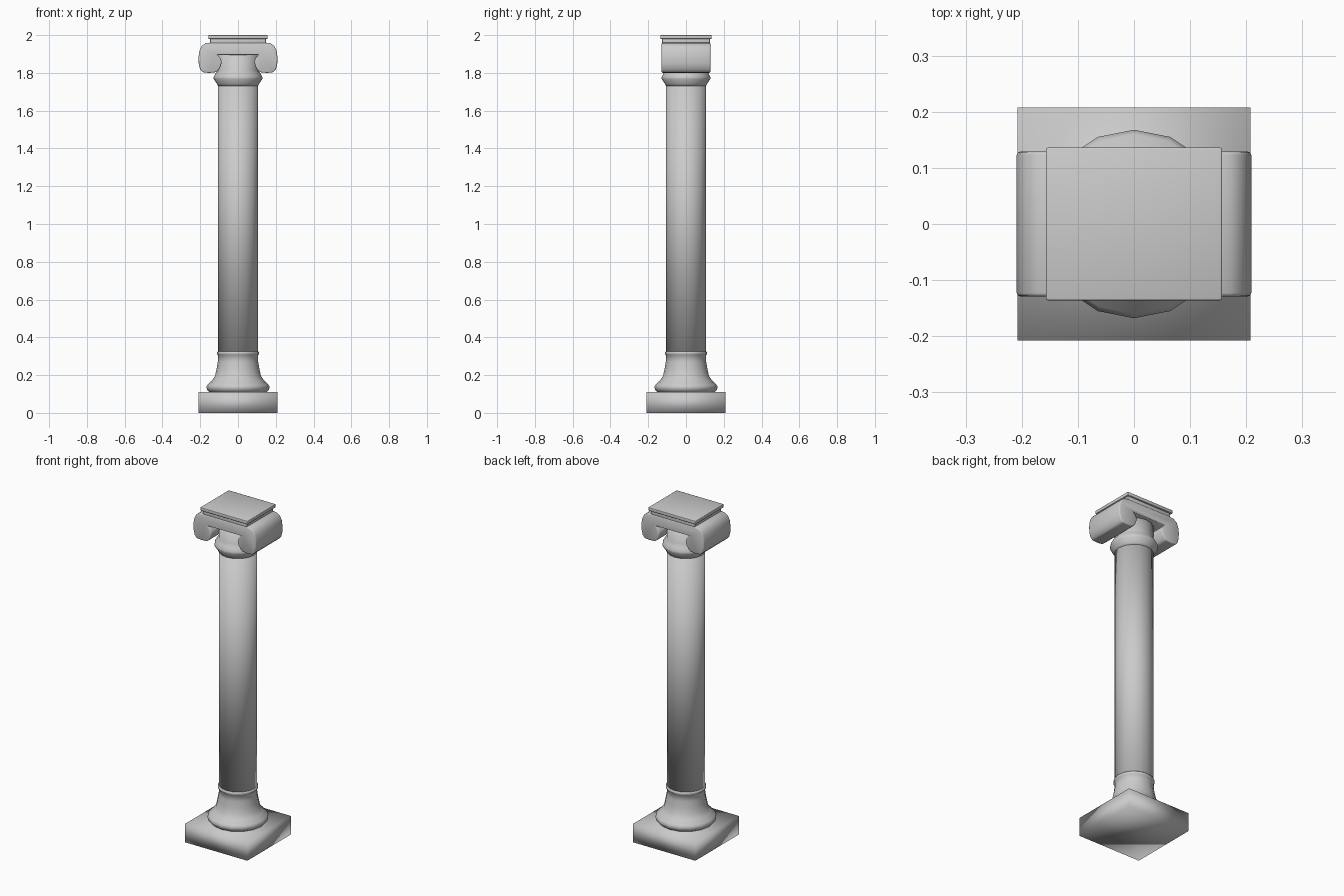
import bpy
import bmesh
from math import pi, sin, cos

cube = bpy.data.objects.get("Cube")
if cube:
    bpy.data.objects.remove(cube, do_unlink=True)

stone = bpy.data.materials.new("grey_stone")
stone.use_nodes = True
GREY = (0.6, 0.6, 0.6, 1)
stone.diffuse_color = GREY
stone.node_tree.nodes["Principled BSDF"].inputs["Base Color"].default_value = GREY


def finish(name, bm, bevel=0):
    """Turn a bmesh into a smooth stone object."""
    bmesh.ops.recalc_face_normals(bm, faces=bm.faces)
    for f in bm.faces:
        f.smooth = True
    mesh = bpy.data.meshes.new(name)
    bm.to_mesh(mesh)
    bm.free()
    mesh.materials.append(stone)
    obj = bpy.data.objects.new(name, mesh)
    bpy.context.collection.objects.link(obj)
    if bevel:
        mod = obj.modifiers.new("soft_edges", 'BEVEL')
        mod.width = bevel
        mod.segments = 2
        mod.limit_method = 'ANGLE'
    return obj


def block(name, hx, hy, z0, z1, bevel=0):
    bm = bmesh.new()
    bmesh.ops.create_cube(bm, size=1)
    for v in bm.verts:
        v.co = (v.co.x * 2 * hx, v.co.y * 2 * hy, z0 if v.co.z < 0 else z1)
    return finish(name, bm, bevel)


def turned(name, profile, sides=16):
    """Stack rings of (radius, height) into a capped round part."""
    bm = bmesh.new()
    rings = [[bm.verts.new((r * cos(2 * pi * i / sides), r * sin(2 * pi * i / sides), z))
              for i in range(sides)] for r, z in profile]
    for low, high in zip(rings, rings[1:]):
        for i in range(sides):
            j = (i + 1) % sides
            bm.faces.new((low[i], low[j], high[j], high[i]))
    bm.faces.new(rings[0])
    bm.faces.new(rings[-1])
    return finish(name, bm)


# Square plinth
block("plinth", 0.208, 0.208, 0, 0.11)

# Flared base with a collar
turned("base", [(0.15, 0.108), (0.163, 0.122), (0.168, 0.138), (0.16, 0.15), (0.137, 0.173),
                (0.122, 0.195), (0.114, 0.23), (0.107, 0.27), (0.105, 0.305),
                (0.111, 0.31), (0.111, 0.322), (0.105, 0.327)])

# Plain shaft
turned("shaft", [(0.106, 0.32), (0.106, 1.74)])

# Ring and neck under the capital
turned("neck", [(0.106, 1.73), (0.112, 1.742), (0.129, 1.768), (0.129, 1.778),
                (0.118, 1.798), (0.106, 1.815), (0.103, 1.92)])

# Scrolled capital: half outline mirrored in x, then extruded in depth
half = [(0.147, 1.96), (0.172, 1.957), (0.192, 1.943), (0.204, 1.918), (0.209, 1.885),
        (0.208, 1.85), (0.201, 1.82), (0.186, 1.803), (0.155, 1.8), (0.118, 1.803),
        (0.103, 1.815), (0.092, 1.835), (0.086, 1.858), (0.093, 1.878), (0.11, 1.896)]
outline = half + [(-x, z) for x, z in reversed(half)]
bm = bmesh.new()
face = bm.faces.new([bm.verts.new((x, -0.129, z)) for x, z in outline])
back = bmesh.ops.extrude_face_region(bm, geom=[face])["geom"]
bmesh.ops.translate(bm, vec=(0, 0.258, 0),
                    verts=[g for g in back if isinstance(g, bmesh.types.BMVert)])
finish("scroll_capital", bm, 0.006)

# Stepped top slab
block("abacus_step", 0.147, 0.126, 1.955, 1.982, 0.003)
block("abacus_slab", 0.157, 0.136, 1.98, 2.0, 0.003)
